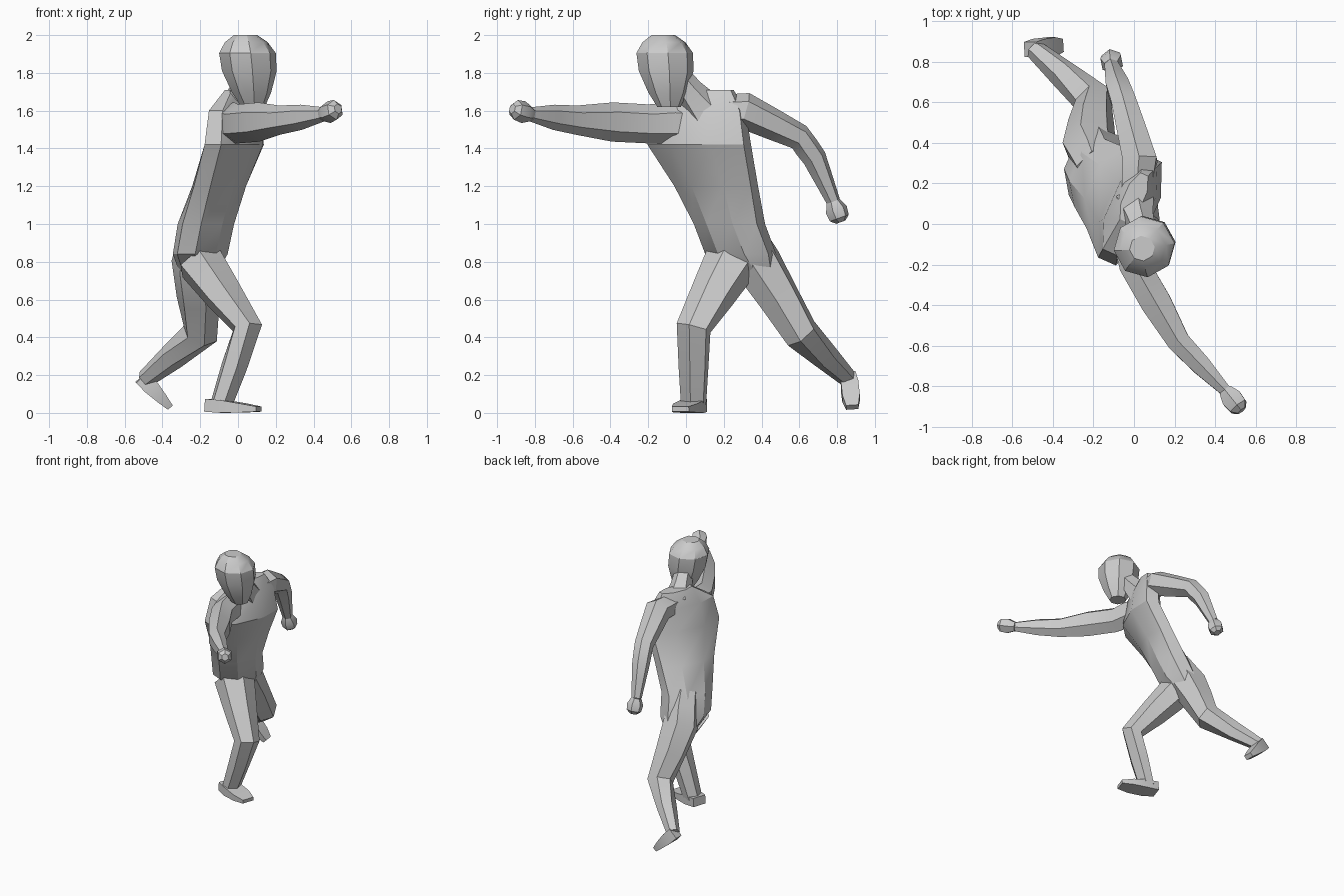
import bpy
import bmesh
import math
from mathutils import Vector

default_cube = bpy.data.objects.get("Cube")
if default_cube:
    bpy.data.objects.remove(default_cube, do_unlink=True)

# One plain grey for the whole figure
grey_colour = (0.6, 0.6, 0.6, 1)
grey = bpy.data.materials.new("plain grey")
grey.use_nodes = True
grey.diffuse_color = grey_colour
shader = grey.node_tree.nodes["Principled BSDF"]
shader.inputs["Base Color"].default_value = grey_colour


def loft(name, rings, wide, sides=6, normal=None):
    """Skin a faceted tube over rings of (centre, half width, half depth).

    The half width runs along the direction 'wide'. Rings stand square to
    the path unless 'normal' fixes their plane.
    """
    bm = bmesh.new()
    centres = [Vector(centre) for centre, width, depth in rings]
    # Push the corners out a little so that the flats reach the half widths
    grow = 1 / math.sqrt(math.cos(math.pi / sides))
    loops = []
    for i, (centre, width, depth) in enumerate(rings):
        following = centres[min(i + 1, len(centres) - 1)]
        previous = centres[max(i - 1, 0)]
        axis = Vector(normal or following - previous).normalized()
        across = Vector(wide)
        across = (across - axis * across.dot(axis)).normalized()
        outward = axis.cross(across)
        loop = []
        for k in range(sides):
            angle = math.tau * (k + 0.5) / sides
            corner = across * width * math.cos(angle)
            corner += outward * depth * math.sin(angle)
            loop.append(bm.verts.new(centres[i] + corner * grow))
        loops.append(loop)

    for lower, upper in zip(loops, loops[1:]):
        for k in range(sides):
            bm.faces.new((lower[k - 1], lower[k], upper[k], upper[k - 1]))
    bm.faces.new(loops[0])
    bm.faces.new(loops[-1])
    bmesh.ops.recalc_face_normals(bm, faces=bm.faces)

    mesh = bpy.data.meshes.new(name)
    bm.to_mesh(mesh)
    bm.free()
    mesh.materials.append(grey)
    part = bpy.data.objects.new(name, mesh)
    bpy.context.collection.objects.link(part)
    bpy.ops.object.select_all(action="DESELECT")
    part.select_set(True)
    bpy.context.view_layer.objects.active = part
    bpy.ops.object.shade_smooth_by_angle(angle=math.radians(28))


def limb(name, joints, radii, wide, bulge=1.0, flatness=1.0):
    """Loft a bent limb, with a muscle ring halfway along each bone."""
    joints = [Vector(joint) for joint in joints]
    rings = []
    for i, (joint, radius) in enumerate(zip(joints, radii)):
        if i:
            middle = (joints[i - 1] + joint) / 2
            muscle = bulge * (radii[i - 1] + radius) / 2
            rings.append((middle, muscle, muscle * flatness))
        rings.append((joint, radius, radius * flatness))
    loft(name, rings, wide)


def fist(name, wrist, knuckles, wide, size=0.05):
    """Loft a small faceted block from the wrist to the knuckles."""
    wrist, knuckles = Vector(wrist), Vector(knuckles)
    profile = {0: 0.7, 0.4: 1.1, 0.8: 1, 1: 0.5}
    rings = [(wrist.lerp(knuckles, along), size * scale, size * scale)
             for along, scale in profile.items()]
    loft(name, rings, wide)


def foot(name, heel, toe, wide, width, height):
    """Loft a boxy foot that is tall at the heel and thin at the toe."""
    heel, toe = Vector(heel), Vector(toe)
    profile = {0: (0.8, 1), 0.3: (1, 1), 0.7: (1, 0.7), 1: (0.7, 0.4)}
    rings = []
    for along, (spread, rise) in profile.items():
        rings.append((heel.lerp(toe, along), width * spread, height * rise))
    loft(name, rings, wide, sides=4)


up = (0, 0, 1)
shoulder_line = (0.4, 0.9, 0)
facing = (0.5, -0.9, 0)

# Leaning torso, named level by level from the crotch to the neck base
torso_levels = {
    "crotch": ((-0.21, 0.36, 0.74), 0.12, 0.09),
    "hips": ((-0.2, 0.29, 0.84), 0.19, 0.13),
    "waist": ((-0.17, 0.23, 1), 0.19, 0.135),
    "ribs": ((-0.1, 0.16, 1.2), 0.23, 0.12),
    "chest": ((-0.02, 0.07, 1.42), 0.29, 0.12),
    "shoulders": ((-0.02, 0.08, 1.6), 0.25, 0.1),
    "neck base": ((0, 0.13, 1.71), 0.13, 0.05),
}
loft("torso", list(torso_levels.values()), shoulder_line, sides=8, normal=up)

# Neck reaching forward under the head
limb("neck", [(0, 0.1, 1.6), (0.05, -0.06, 1.8)], [0.1, 0.06],
     shoulder_line, bulge=0.9)

# Head: radius by height above the chin, with the jaw set forward
chin = Vector((0.08, -0.09, 1.62))
crown = Vector((0.04, -0.12, 2))
skull = {0: 0.06, 0.2: 0.1, 0.5: 0.14, 0.75: 0.145, 0.9: 0.11, 1: 0.06}
loft("head", [(chin.lerp(crown, along), radius, radius)
              for along, radius in skull.items()],
     facing, sides=8, normal=up)

# Punching arm held out level, ending in a fist
punch_wrist = (0.45, -0.82, 1.58)
punch_side = (0.8, 0.6, 0)
limb("punching_arm",
     [(-0.05, 0.06, 1.54), (0, -0.2, 1.53), (0.22, -0.58, 1.55), punch_wrist],
     [0.07, 0.08, 0.06, 0.03], punch_side, bulge=1.15, flatness=1.2)
fist("punching_fist", punch_wrist, (0.53, -0.92, 1.61), punch_side)

# Trailing arm swung behind, rooted deep in the shoulder
trail_wrist = (-0.11, 0.78, 1.12)
trail_side = (1, 0.2, 0)
limb("trailing_arm",
     [(0, 0.1, 1.6), (0.03, 0.31, 1.6), (-0.05, 0.6, 1.46),
      (-0.08, 0.68, 1.35), trail_wrist],
     [0.07, 0.09, 0.065, 0.06, 0.035], trail_side)
fist("trailing_fist", trail_wrist, (-0.11, 0.82, 1.01), trail_side)

# Front leg with a bent knee over a flat foot
stride_side = (0.3, 1, 0)
limb("front_leg", [(-0.2, 0.24, 0.8), (0.05, 0.04, 0.45), (-0.09, 0.04, 0.04)],
     [0.14, 0.09, 0.065], stride_side, flatness=0.85)
foot("front_foot", (-0.16, 0.06, 0.04), (0.11, -0.03, 0.02), stride_side,
     width=0.08, height=0.04)

# Back leg flowing out of the hips and pushing off from a lifted heel
limb("back_leg",
     [(-0.18, 0.27, 1), (-0.22, 0.38, 0.79), (-0.2, 0.61, 0.42),
      (-0.49, 0.86, 0.18)],
     [0.1, 0.125, 0.09, 0.045], (0.6, -0.6, 0))
foot("back_foot", (-0.51, 0.86, 0.19), (-0.36, 0.88, 0.03), (0, 1, 0),
     width=0.055, height=0.05)
